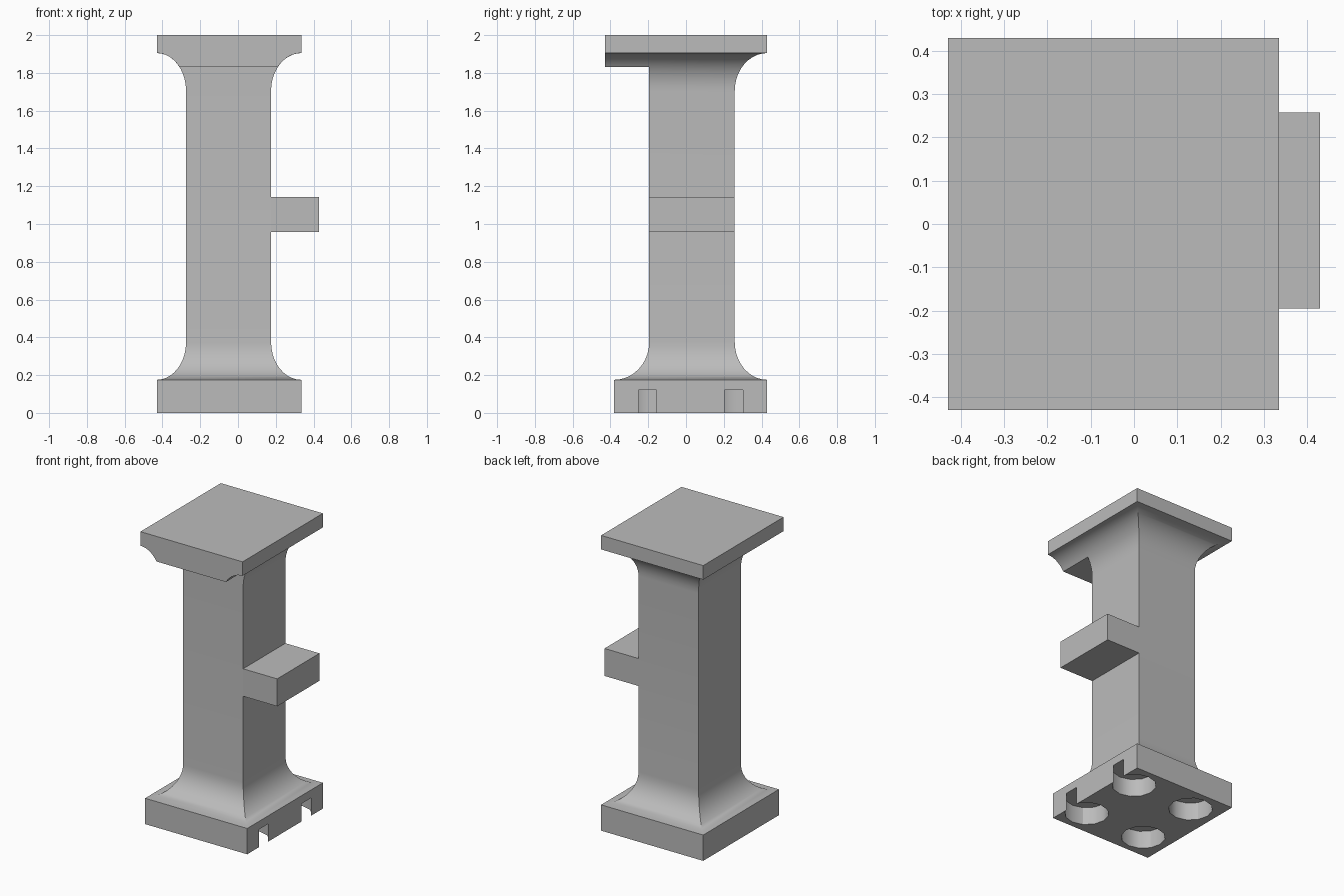
import bpy, bmesh, math

old = bpy.data.objects.get("Cube")
if old:
    bpy.data.objects.remove(old)

stone = bpy.data.materials.new("plain grey")
stone.use_nodes = True
GREY = (0.5, 0.5, 0.5, 1)
stone.diffuse_color = GREY
stone.node_tree.nodes["Principled BSDF"].inputs["Base Color"].default_value = GREY

# Rectangles as (x min, x max, y min, y max)
SHAFT = (-0.275, 0.175, -0.195, 0.258)
BASE = (-0.43, 0.335, -0.38, 0.43)
TOP = (-0.43, 0.335, -0.43, 0.43)
HEAD = (-0.43, 0.335, SHAFT[2], 0.43)   # upper flare has a straight front
BASE_Z, TOP_Z, FLARE, LINTEL_Z = 0.175, 1.905, 0.2, 1.83
STEPS = 10


def finish(name, bm):
    bmesh.ops.recalc_face_normals(bm, faces=bm.faces)
    mesh = bpy.data.meshes.new(name)
    bm.to_mesh(mesh)
    bm.free()
    mesh.materials.append(stone)
    obj = bpy.data.objects.new(name, mesh)
    bpy.context.collection.objects.link(obj)
    return obj


def loft(name, rings):
    """Skin a stack of equal rings and cap both ends."""
    bm = bmesh.new()
    loops = [[bm.verts.new(p) for p in ring] for ring in rings]
    n = len(loops[0])
    for a, b in zip(loops, loops[1:]):
        for i in range(n):
            j = (i + 1) % n
            bm.faces.new((a[i], a[j], b[j], b[i]))
    bm.faces.new(loops[0])
    bm.faces.new(loops[-1])
    return finish(name, bm)


def rect(r, z):
    x0, x1, y0, y1 = r
    return [(x0, y0, z), (x1, y0, z), (x1, y1, z), (x0, y1, z)]


def blend(wide, t):
    return tuple(s + (w - s) * t for s, w in zip(SHAFT, wide))


def cove(a):
    """Quarter ellipse: outward share and distance from the slab."""
    return 1 - math.sin(a), FLARE * (1 - math.cos(a))


def smooth(obj):
    bpy.ops.object.select_all(action='DESELECT')
    obj.select_set(True)
    bpy.context.view_layer.objects.active = obj
    bpy.ops.object.shade_smooth_by_angle(angle=math.radians(30))


# Pillar: base block, lower flare, shaft, upper flare
angles = [math.pi / 2 * i / STEPS for i in range(STEPS + 1)]
rings = [rect(BASE, 0)]
for a in angles:
    out, dz = cove(a)
    rings.append(rect(blend(BASE, out), BASE_Z + dz))
for a in reversed(angles):
    out, dz = cove(a)
    rings.append(rect(blend(HEAD, out), TOP_Z - dz))
pillar = loft("pillar", rings)

# Round sockets under the base, two of them breaking through the right side
for x in (0.211, -0.245):
    for y in (-0.204, 0.252):
        bm = bmesh.new()
        bmesh.ops.create_cone(bm, cap_ends=True, segments=12, radius1=0.137,
                              radius2=0.137, depth=0.24)
        bmesh.ops.translate(bm, verts=bm.verts, vec=(x, y, 0))
        cutter = finish("socket_cutter", bm)
        cutter.hide_render = True
        mod = pillar.modifiers.new("socket", 'BOOLEAN')
        mod.operation, mod.solver, mod.object = 'DIFFERENCE', 'EXACT', cutter
        bpy.context.view_layer.objects.active = pillar
        bpy.ops.object.modifier_apply(modifier=mod.name)
        bpy.data.objects.remove(cutter)
smooth(pillar)

# Top slab
loft("top_slab", [rect(TOP, TOP_Z), rect(TOP, 2)])

# Lintel: the upper flare's side profile carried to the front, cut off level
limit = math.acos(1 - (TOP_Z - LINTEL_Z) / FLARE)
right, left = [], []
for i in range(STEPS + 1):
    out, dz = cove(limit * i / STEPS)
    x0, x1, _, _ = blend(TOP, out)
    left.append((x0, TOP_Z - dz))
    right.append((x1, TOP_Z - dz))
profile = left + right[::-1]
lintel = loft("front_lintel", [[(x, y, z) for x, z in profile]
                               for y in (TOP[2], SHAFT[2])])
smooth(lintel)

# Side bracket
arm = (SHAFT[1], 0.43, SHAFT[2], SHAFT[3])
loft("side_bracket", [rect(arm, 0.957), rect(arm, 1.143)])
